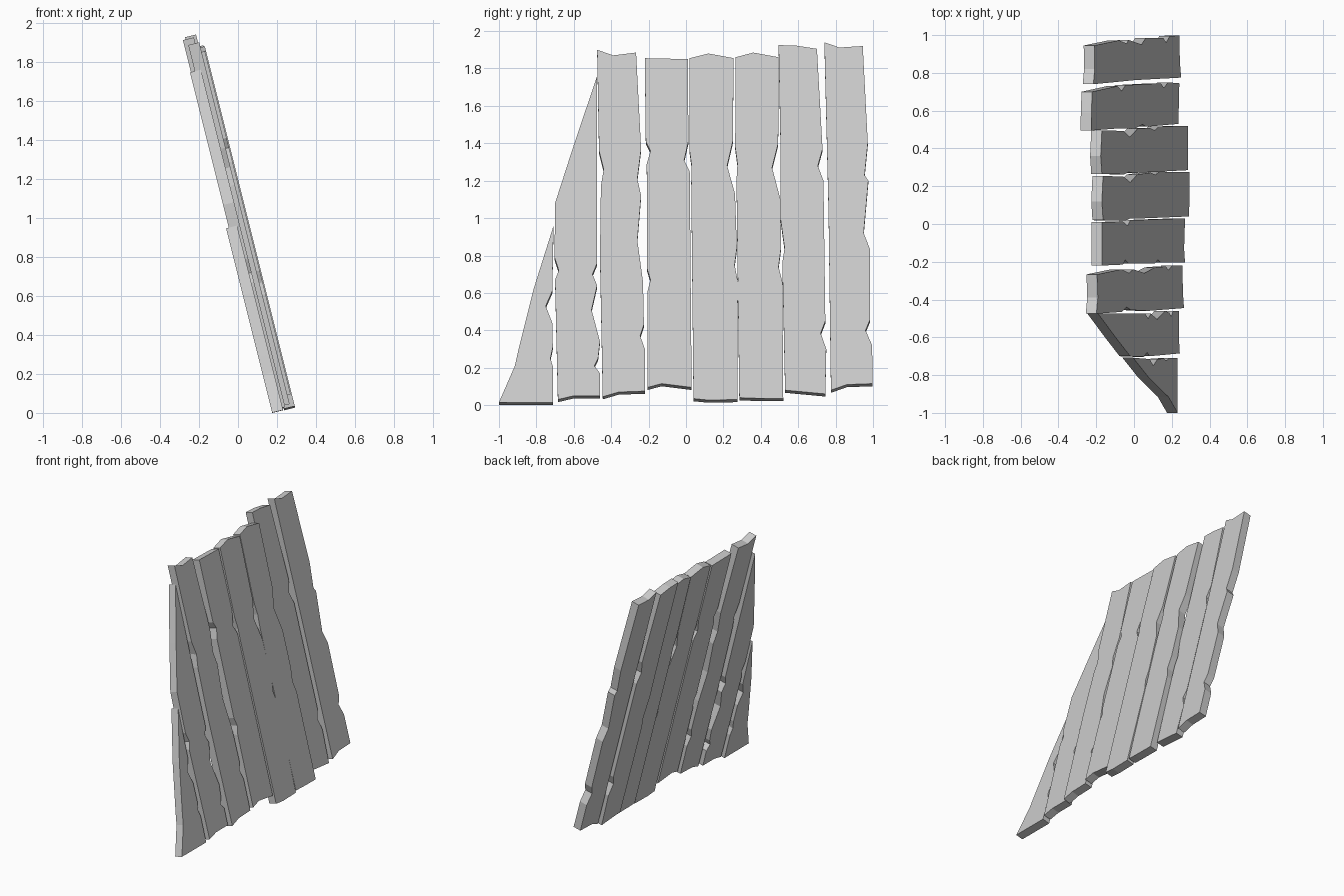
import bpy, bmesh
from mathutils import Vector

SLOPE = 0.25                                   # sideways lean per unit of height
NORMAL = Vector((1, 0, SLOPE)).normalized()    # upper face direction
THICK = 0.058


def plank(name, offset, left, right, top=(), bottom=()):
    """Board leaning towards -x. All edges are (y, z) points on its upper face;
    left and right run bottom to top, top and bottom run left to right."""
    outline = list(bottom) + list(right) + list(reversed(top)) + list(reversed(left))
    bm = bmesh.new()
    upper = [Vector((offset - SLOPE * z, y, z)) for y, z in outline]
    f = [bm.verts.new(p) for p in upper]
    b = [bm.verts.new(p - NORMAL * THICK) for p in upper]
    bm.faces.new(f)
    bm.faces.new(b[::-1])
    n = len(f)
    for i in range(n):
        j = (i + 1) % n
        bm.faces.new((f[j], f[i], b[i], b[j]))
    bmesh.ops.recalc_face_normals(bm, faces=bm.faces)
    me = bpy.data.meshes.new(name)
    bm.to_mesh(me)
    bm.free()
    bpy.context.collection.objects.link(bpy.data.objects.new(name, me))


# short triangular board
plank("plank_1_short", 0.235,
      left=[(-1, .015), (-.915, .21), (-.895, .30), (-.815, .62)],
      right=[(-.71, .014), (-.71, .20), (-.725, .25), (-.712, .31), (-.715, .44),
             (-.75, .53), (-.715, .61), (-.708, .96)])

# board with a diagonal top
plank("plank_2_slanted", 0.25,
      left=[(-.685, .03), (-.70, .67), (-.68, .72), (-.703, .79), (-.70, 1.08)],
      right=[(-.46, .05), (-.46, .17), (-.49, .21), (-.47, .25), (-.46, .34),
             (-.505, .51), (-.475, .64), (-.50, .70), (-.475, .76), (-.475, 1.76)],
      top=[(-.60, 1.39)], bottom=[(-.60, .05)])

# full-height boards
plank("plank_3", 0.276,
      left=[(-.445, .045), (-.46, .80), (-.455, 1.17), (-.44, 1.26), (-.465, 1.36),
            (-.475, 1.90)],
      right=[(-.22, .075), (-.22, .30), (-.245, .37), (-.225, .43), (-.23, .66),
             (-.26, .88), (-.24, 1.12), (-.26, 1.21), (-.24, 1.37), (-.267, 1.885)],
      top=[(-.39, 1.87)], bottom=[(-.36, .07)])

plank("plank_4", 0.294,
      left=[(-.205, .095), (-.205, .61), (-.19, .67), (-.208, .73), (-.21, 1.29),
            (-.19, 1.36), (-.215, 1.41), (-.22, 1.855)],
      right=[(.03, .095), (.02, 1.25), (-.01, 1.31), (.013, 1.41), (.01, 1.85)],
      bottom=[(-.13, .115)])

plank("plank_5", 0.30,
      left=[(.04, .035), (.028, 1.20), (.03, 1.28), (.018, 1.37), (.02, 1.855)],
      right=[(.275, .03), (.277, .66), (.26, .75), (.272, .84), (.262, 1.13),
             (.22, 1.28), (.25, 1.41), (.255, 1.855)],
      top=[(.12, 1.88)], bottom=[(.12, .027)])

plank("plank_6", 0.295,
      left=[(.285, .04), (.27, 1.20), (.275, 1.29), (.263, 1.38), (.265, 1.86)],
      right=[(.52, .035), (.515, .66), (.495, .74), (.508, .84), (.505, 1.10),
             (.46, 1.27), (.493, 1.40), (.495, 1.86)],
      top=[(.36, 1.885)], bottom=[(.36, .037)])

plank("plank_7", 0.255,
      left=[(.53, .08), (.515, .76), (.527, .84), (.505, 1.0), (.505, 1.40), (.495, 1.925)],
      right=[(.745, .06), (.75, .30), (.72, .385), (.745, .45), (.735, 1.20),
             (.705, 1.28), (.73, 1.37), (.70, 1.905)],
      top=[(.59, 1.922)])

plank("plank_8", 0.27,
      left=[(.775, .08), (.762, 1.05), (.74, 1.94)],
      right=[(.998, .115), (.995, .32), (.96, .40), (.985, .46), (.985, .83),
             (.95, .92), (.975, 1.20), (.955, 1.23), (.972, 1.40), (.945, 1.92)],
      top=[(.82, 1.912)], bottom=[(.86, .11)])
